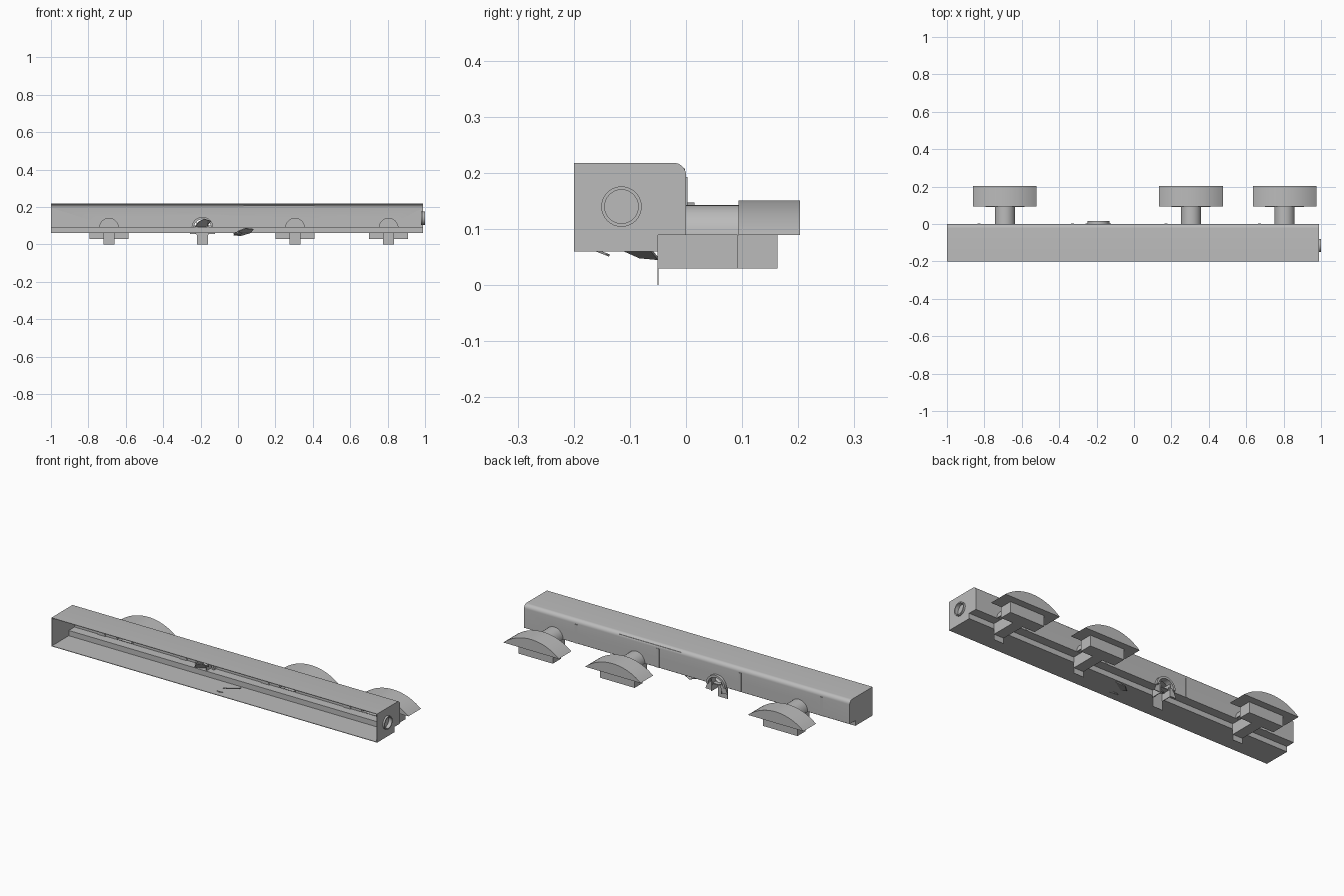
import bpy, bmesh, math
from mathutils import Vector, Matrix

cube = bpy.data.objects.get("Cube")
if cube:
    bpy.data.objects.remove(cube, do_unlink=True)

grey = bpy.data.materials.new("plain grey")
grey.use_nodes = True
grey.diffuse_color = (0.5, 0.5, 0.5, 1)
grey.node_tree.nodes["Principled BSDF"].inputs["Base Color"].default_value = (0.5, 0.5, 0.5, 1)


def prism(name, pts, axis, a, b, smooth=False):
    """Extrude a profile along x (points are y,z) or along y (points are x,z)."""
    bm = bmesh.new()

    def place(p, t):
        return (t, p[0], p[1]) if axis == "x" else (p[0], t, p[1])
    one = [bm.verts.new(place(p, a)) for p in pts]
    two = [bm.verts.new(place(p, b)) for p in pts]
    bm.faces.new(one)
    bm.faces.new(two)
    for i in range(len(pts)):
        j = (i + 1) % len(pts)
        bm.faces.new((one[i], one[j], two[j], two[i]))
    bmesh.ops.recalc_face_normals(bm, faces=bm.faces)
    mesh = bpy.data.meshes.new(name)
    bm.to_mesh(mesh)
    bm.free()
    obj = bpy.data.objects.new(name, mesh)
    bpy.context.collection.objects.link(obj)
    mesh.materials.append(grey)
    if smooth:
        bpy.ops.object.select_all(action="DESELECT")
        obj.select_set(True)
        bpy.context.view_layer.objects.active = obj
        bpy.ops.object.shade_smooth_by_angle(angle=math.radians(35))
    return obj


def box(name, x, y, z):
    return prism(name, [(x[0], z[0]), (x[1], z[0]), (x[1], z[1]), (x[0], z[1])], "y", *y)


def arc(cx, cz, r, start, end, n):
    return [(cx + r * math.cos(math.radians(start + (end - start) * i / n)),
             cz + r * math.sin(math.radians(start + (end - start) * i / n)))
            for i in range(n + 1)]


def shade(name, x, r, t, y):
    """Half tube lying along y."""
    return prism(name, arc(x, LEDGE, r, 0, 180, 16) + arc(x, LEDGE, r - t, 180, 0, 16),
                 "y", *y, smooth=True)


FRONT, BOTTOM, TOP, LEDGE, STEP, T = -0.2, 0.06, 0.218, 0.089, -0.05, 0.003
LEFT_END, RIGHT_END = 0.99, -1.0
STATIONS = (-0.69, -0.19, 0.305, 0.805)

# Channel shell, open to the front, with a rounded top back edge and stepped floor
outer = [(FRONT, BOTTOM), (STEP, BOTTOM), (STEP, LEDGE), (0, LEDGE)]
outer += arc(-0.022, TOP - 0.022, 0.022, 0, 90, 8) + [(FRONT, TOP)]
inner = [(FRONT, TOP - T)] + arc(-0.022, TOP - 0.022, 0.022 - T, 90, 0, 8)
inner += [(-T, LEDGE + T), (STEP - T, LEDGE + T), (STEP - T, BOTTOM + T), (FRONT, BOTTOM + T)]
shell = prism("channel_shell", outer + inner, "x", RIGHT_END, LEFT_END, True)
for name, a, b in (("right_end_cap", RIGHT_END, RIGHT_END + T),
                   ("left_end_cap", LEFT_END - T, LEFT_END)):
    prism(name, outer, "x", a, b)

# Arched openings in the back wall
for x in STATIONS:
    hole = prism("opening_cutter", arc(x, LEDGE + 0.004, 0.05, 0, 180, 16), "y", -0.02, 0.02)
    hole.hide_render = True
    hole.hide_viewport = True
    mod = shell.modifiers.new("arched opening", "BOOLEAN")
    mod.operation = "DIFFERENCE"
    mod.solver = "EXACT"
    mod.object = hole

# Collar on the left end
collar_pts = arc(-0.115, 0.14, 0.036, 0, 360, 32)[:-1]
collar = prism("end_collar", collar_pts, "x", LEFT_END - 0.012, 1.0, True)
bore = prism("collar_cutter", arc(-0.115, 0.14, 0.03, 0, 360, 32)[:-1], "x", 0.95, 1.05)
bore.hide_render = True
bore.hide_viewport = True
for target in (collar, bpy.data.objects["left_end_cap"]):
    mod = target.modifiers.new("bore", "BOOLEAN")
    mod.operation = "DIFFERENCE"
    mod.solver = "EXACT"
    mod.object = bore
prism("collar_back", arc(-0.115, 0.14, 0.031, 0, 360, 32)[:-1], "x", LEFT_END - 0.012, LEFT_END - 0.01)

# Arched heads on necks, each with a T-shaped foot and a hanging tab
half, rise = 0.17, 0.062
radius = (half ** 2 + rise ** 2) / (2 * rise)
spread = math.degrees(math.asin(half / radius))
for x in STATIONS:
    box("hanging_tab", (x - 0.03, x + 0.03), (STEP - 0.001, STEP + 0.001), (0, LEDGE))
    if x == STATIONS[1]:
        continue
    shade("neck", x, 0.054, 0.004, (-0.002, 0.095))
    prism("arched_head", arc(x, LEDGE + rise - radius, radius, 90 - spread, 90 + spread, 20),
          "y", 0.094, 0.203, True)
    box("foot_bar", (x - 0.105, x + 0.105), (0.092, 0.163), (0.03, LEDGE))
    box("foot_stem", (x - 0.03, x + 0.03), (STEP, 0.092), (0.03, LEDGE))

# Broken bracket at the station without a head
x = STATIONS[1]
shade("bracket_hood", x, 0.058, 0.012, (-0.02, 0.015))
for s in (-1, 1):
    prism("bracket_wing", [(x + s * 0.02, 0.1), (x + s * 0.05, 0.1), (x + s * 0.068, 0.055),
                           (x + s * 0.035, 0.055)], "y", 0.002, 0.006)
    box("bracket_cheek", (x + s * 0.03 - 0.002, x + s * 0.03 + 0.002), (STEP, 0.008), (0.05, 0.12))


# Loose torn scraps lying in the channel
def scrap(name, centre, size, tilt):
    obj = prism(name, [(-1, -0.4), (-0.3, -1), (0.6, -0.7), (1, 0.2), (0.2, 1), (-0.5, 0.6)],
                "y", -0.05, 0.05)
    rot = Matrix.Rotation(tilt[0], 4, "X") @ Matrix.Rotation(tilt[1], 4, "Z")
    obj.data.transform(Matrix.Translation(Vector(centre)) @ rot @ Matrix.Diagonal((*size, 1)))


scrap("large_scrap", (0.03, -0.1, 0.067), (0.055, 0.04, 0.055), (1.25, 0.2))
scrap("small_scrap", (0.0, -0.155, 0.06), (0.025, 0.04, 0.02), (1.2, 0))
scrap("hood_scrap", (x, -0.05, 0.11), (0.045, 0.04, 0.04), (0.9, 0.3))

# Thin ribs on the back wall and rails inside
for x in (-0.83, -0.33, 0.17, 0.67):
    box("back_rib", (x - 0.008, x + 0.008), (-0.001, 0.003), (LEDGE, TOP - 0.025))
    prism("ledge_bump", arc(x, LEDGE, 0.025, 0, 180, 8), "y", -0.008, -0.002)
for a, b, z in ((-0.38, -0.05, 0.155), (0.53, 0.58, 0.155), (0.03, 0.41, 0.205)):
    box("inner_rail", (a, b), (-0.009, -0.002), (z - 0.003, z + 0.003))
